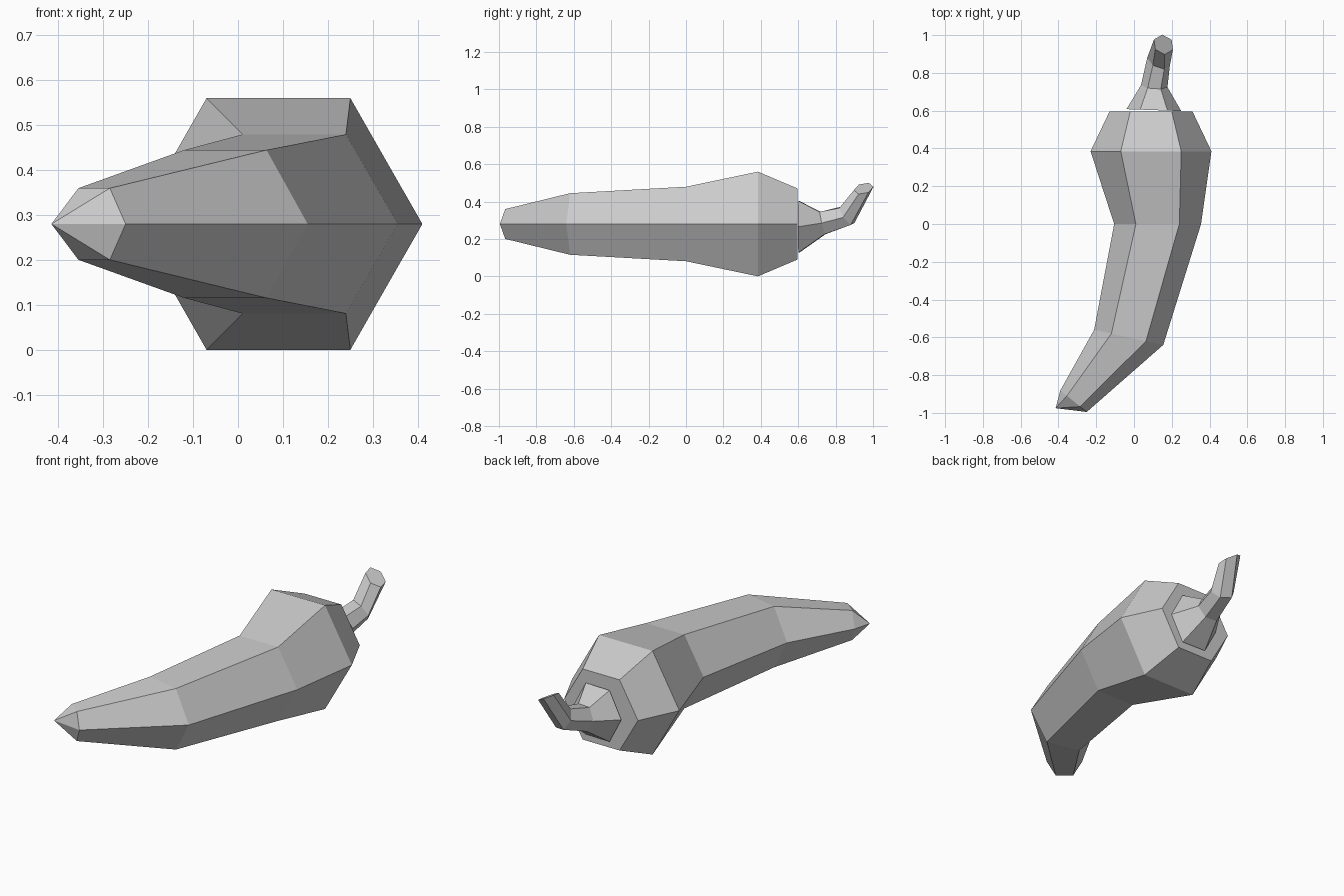
import bpy, bmesh
from math import cos, sin, pi
from mathutils import Vector

cube = bpy.data.objects.get("Cube")
if cube:
    bpy.data.objects.remove(cube)

grey = bpy.data.materials.new("plain grey")
grey.use_nodes = True
colour = (0.6, 0.6, 0.6, 1)
grey.diffuse_color = colour
grey.node_tree.nodes["Principled BSDF"].inputs["Base Color"].default_value = colour

SIDES = 6


def loft(name, sections, apex=None):
    """Bridge six-sided sections, each given as centre, side axis and up axis."""
    bm = bmesh.new()
    rings = []
    for centre, side, up in sections:
        c, u, v = Vector(centre), Vector(side), Vector(up)
        angles = [2 * pi * i / SIDES for i in range(SIDES)]
        rings.append([bm.verts.new(c + u * cos(a) + v * sin(a)) for a in angles])
    for a, b in zip(rings, rings[1:]):
        for i in range(SIDES):
            j = (i + 1) % SIDES
            bm.faces.new((a[i], a[j], b[j], b[i]))
    bm.faces.new(rings[0])
    if apex:
        tip = bm.verts.new(apex)
        for i in range(SIDES):
            bm.faces.new((rings[-1][i], rings[-1][(i + 1) % SIDES], tip))
    else:
        bm.faces.new(rings[-1])
    bmesh.ops.recalc_face_normals(bm, faces=bm.faces)
    mesh = bpy.data.meshes.new(name)
    bm.to_mesh(mesh)
    bm.free()
    mesh.materials.append(grey)
    obj = bpy.data.objects.new(name, mesh)
    bpy.context.collection.objects.link(obj)
    return obj


# Curved pod: shoulder, widest part, waist, bend and tip
MID = 0.28
pod = [(0.09, 0.595, 0.22, 0, 0.22),
       (0.09, 0.385, 0.32, 0, 0.323),
       (0.125, 0, 0.23, 0, 0.23),
       (-0.028, -0.60, 0.183, -0.04, 0.19),
       (-0.32, -0.938, 0.07, -0.057, 0.092)]
loft("pepper_pod",
     [((x, y, MID), (ux, uy, 0), (0, 0, h)) for x, y, ux, uy, h in pod],
     apex=(-0.415, -0.975, MID))

# Stem: flared base, neck, bend and slanted cut end
loft("pepper_stem", [
    ((0.105, 0.603, 0.265), (0.145, -0.005, 0), (0, 0, 0.16)),
    ((0.107, 0.73, 0.285), (0.07, -0.005, 0), (0, -0.015, 0.069)),
    ((0.13, 0.86, 0.325), (0.06, -0.02, -0.01), (0, -0.035, 0.052)),
    ((0.156, 0.95, 0.47), (0.05, -0.027, -0.03), (-0.021, -0.045, 0.007)),
])
